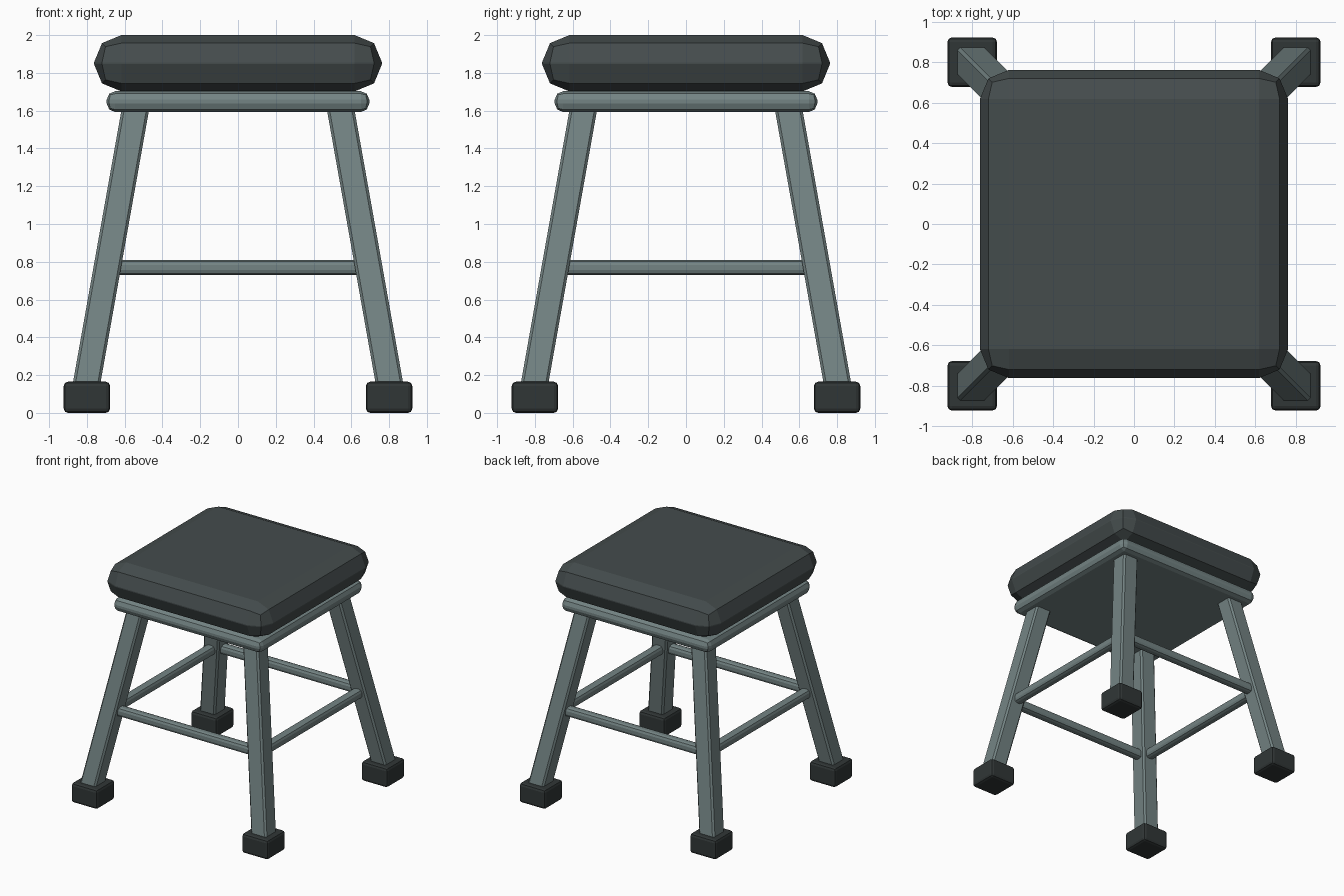
import bpy, bmesh

if "Cube" in bpy.data.objects:
    bpy.data.objects.remove(bpy.data.objects["Cube"])


def material(name, rgb):
    m = bpy.data.materials.new(name)
    m.diffuse_color = (*rgb, 1)
    m.use_nodes = True
    m.node_tree.nodes["Principled BSDF"].inputs["Base Color"].default_value = m.diffuse_color
    return m


CUSHION = material("dark_padding", (0.058, 0.072, 0.073))
METAL = material("grey_frame", (0.175, 0.23, 0.23))
RUBBER = material("black_rubber", (0.03, 0.037, 0.037))


def rounded_box(name, centre, size, bevel, segments, mat, top_shift=(0, 0)):
    """Box with rounded edges; top_shift slides the top face sideways for a splayed part."""
    bm = bmesh.new()
    bmesh.ops.create_cube(bm, size=1)
    for v in bm.verts:
        lean = v.co.z + 0.5
        v.co.x = v.co.x * size[0] + lean * top_shift[0]
        v.co.y = v.co.y * size[1] + lean * top_shift[1]
        v.co.z *= size[2]
    bmesh.ops.bevel(bm, geom=bm.edges[:], offset=bevel, segments=segments,
                    profile=0.5, affect='EDGES', clamp_overlap=True)
    mesh = bpy.data.meshes.new(name)
    bm.to_mesh(mesh)
    bm.free()
    mesh.materials.append(mat)
    obj = bpy.data.objects.new(name, mesh)
    obj.location = centre
    bpy.context.collection.objects.link(obj)
    return obj


# Padded seat and the plate below it
rounded_box("seat_cushion", (0, 0, 1.851), (1.525, 1.525, 0.298), 0.145, 2, CUSHION)
rounded_box("seat_plate", (0, 0, 1.648), (1.39, 1.39, 0.11), 0.045, 2, METAL)

# Splayed legs with rubber feet
FOOT_POS, LEG_LOW, LEG_HIGH, SLOPE = 0.80, 0.08, 1.65, 0.178
for sy, depth in ((-1, "front"), (1, "back")):
    for sx, side in ((-1, "left"), (1, "right")):
        rounded_box(f"{depth}_{side}_foot", (sx * FOOT_POS, sy * FOOT_POS, 0.0825),
                    (0.245, 0.245, 0.165), 0.022, 2, RUBBER)
        base = FOOT_POS + (0.165 - LEG_LOW) * SLOPE
        shift = (LEG_HIGH - LEG_LOW) * SLOPE
        rounded_box(f"{depth}_{side}_leg", (sx * base, sy * base, (LEG_LOW + LEG_HIGH) / 2),
                    (0.146, 0.146, LEG_HIGH - LEG_LOW), 0.014, 1, METAL,
                    (-sx * shift, -sy * shift))

# Stretcher bars joining neighbouring legs
BAR, LENGTH, THICK, HEIGHT = 0.69, 1.34, 0.078, 0.77
for s, depth, side in ((-1, "front", "left"), (1, "back", "right")):
    rounded_box(f"{depth}_stretcher", (0, s * BAR, HEIGHT), (LENGTH, THICK, THICK), 0.025, 2, METAL)
    rounded_box(f"{side}_stretcher", (s * BAR, 0, HEIGHT), (THICK, LENGTH, THICK), 0.025, 2, METAL)
